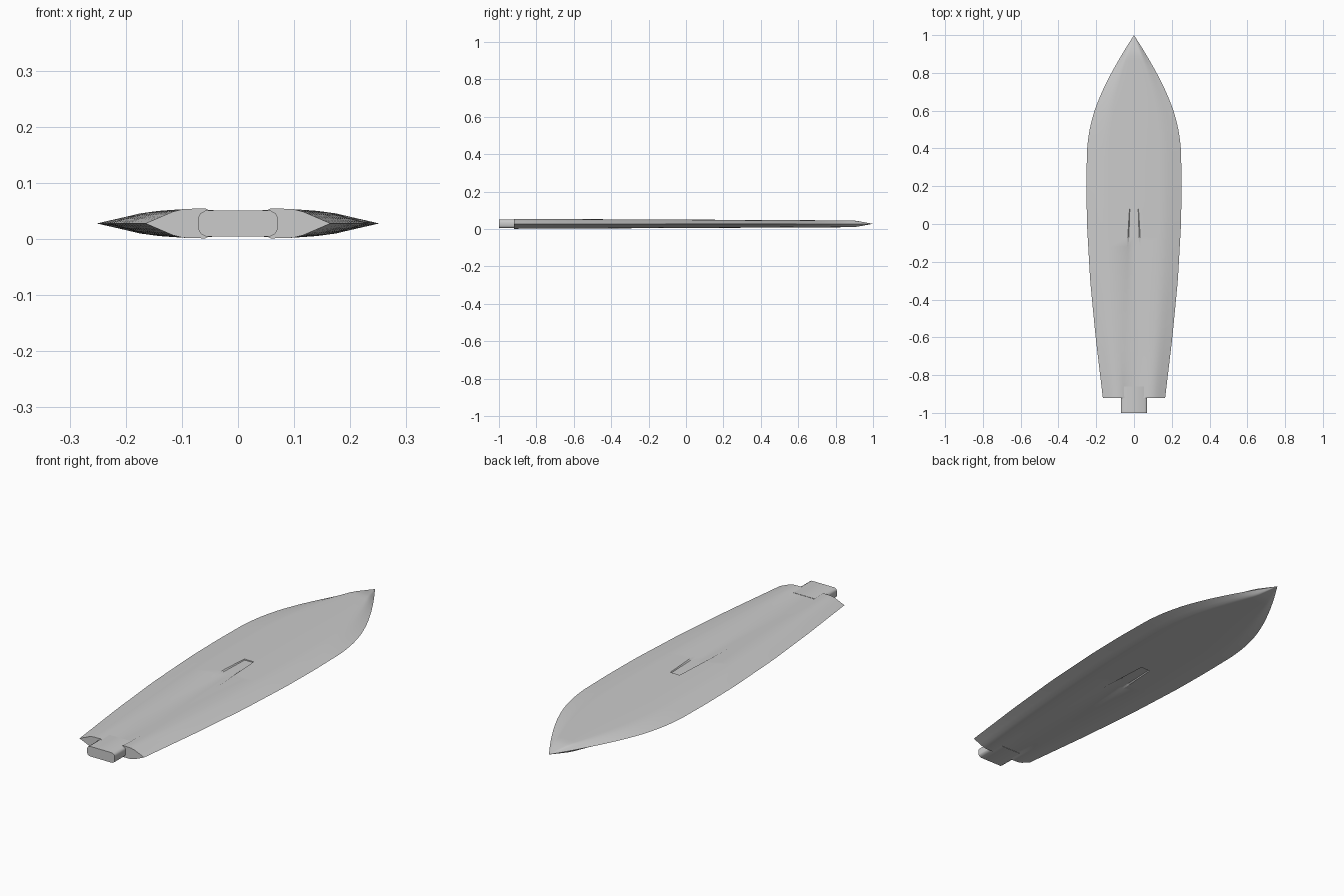
import bpy, bmesh, math

cube = bpy.data.objects.get("Cube")
if cube:
    bpy.data.objects.remove(cube)

steel = bpy.data.materials.new("light_grey_steel")
steel.use_nodes = True
GREY = (0.6, 0.6, 0.6, 1)
steel.diffuse_color = GREY
steel.node_tree.nodes["Principled BSDF"].inputs["Base Color"].default_value = GREY

MID = 0.028          # height of the cutting edge
BASE, STOP = -0.92, 0.08   # blade root and end of the central groove


def lerp(table, t):
    """Piecewise linear lookup."""
    for (a, va), (b, vb) in zip(table, table[1:]):
        if t <= b:
            return va + (vb - va) * max(0, t - a) / (b - a)
    return table[-1][1]


def smooth_lerp(table, t):
    """Average nearby lookups to round off the knots."""
    return sum(lerp(table, t + d * 0.015) for d in (-2, -1, 0, 1, 2)) / 5


def loft(name, rings, tip=None, angle=30):
    """Skin closed rings, capping the ends with a face or a point."""
    bm = bmesh.new()
    loops = [[bm.verts.new(p) for p in ring] for ring in rings]
    n = len(loops[0])
    for a, b in zip(loops, loops[1:]):
        for i in range(n):
            j = (i + 1) % n
            bm.faces.new((a[i], a[j], b[j], b[i]))
    bm.faces.new(loops[0])
    if tip:
        point = bm.verts.new(tip)
        for i in range(n):
            bm.faces.new((loops[-1][i], loops[-1][(i + 1) % n], point))
    else:
        bm.faces.new(loops[-1])
    bmesh.ops.recalc_face_normals(bm, faces=bm.faces)
    mesh = bpy.data.meshes.new(name)
    bm.to_mesh(mesh)
    bm.free()
    mesh.materials.append(steel)
    obj = bpy.data.objects.new(name, mesh)
    bpy.context.collection.objects.link(obj)
    bpy.ops.object.select_all(action='DESELECT')
    obj.select_set(True)
    bpy.context.view_layer.objects.active = obj
    bpy.ops.object.shade_smooth_by_angle(angle=math.radians(angle))
    return obj


# Blade outline, thickness and bevel profile
WIDTH = [(BASE, 0.165), (-0.6, 0.203), (-0.3, 0.232), (0, 0.249), (0.2, 0.252),
         (0.4, 0.249), (0.5, 0.236), (0.6, 0.21), (0.7, 0.17), (0.8, 0.12),
         (0.9, 0.063), (1, 0)]
THICK = [(BASE, 0.0265), (0.1, 0.022), (0.9, 0.018), (1, 0)]
BEVEL = [(0, 1), (0.5, 1), (0.6, 0.95), (0.7, 0.8), (1, 0)]


def blade_ring(y, grooved):
    w = lerp(WIDTH, y) if y < -0.85 or y > 0.95 else smooth_lerp(WIDTH, y)
    t = lerp(THICK, y)
    k = min(1, (y - BASE) / (STOP - BASE))
    inner = min(0.055 - 0.033 * k, 0.3 * w)
    outer = min(0.085 - 0.061 * k, 0.35 * w)
    depth = 0.0045 if grooved else 0
    half = [(0, t - depth), (inner, t - depth), (outer, t)]
    half += [(u * w, t * lerp(BEVEL, u)) for u in (0.53, 0.6, 0.65, 0.7, 0.8, 0.9)]
    top = [(-x, z) for x, z in half[:0:-1]] + half
    ring = [(-w, 0)] + top + [(w, 0)] + [(x, -z) for x, z in reversed(top)]
    return [(x, y, MID + z) for x, z in ring]


steps = 20
rings = [blade_ring(BASE + (STOP - BASE) * i / steps, True) for i in range(steps + 1)]
rings += [blade_ring(STOP + 0.0005 + 0.91 * i / 36, False) for i in range(37)]
loft("blade", rings, tip=(0, 1, MID))

# Tang with chamfered corners
corner = [(0.07, 0.012), (0.067, 0.018), (0.058, 0.023)]
right = [(x, -z) for x, z in reversed(corner)] + corner
outline = right + [(-x, z) for x, z in reversed(right)]
loft("tang", [[(x, y, MID + z) for x, z in outline] for y in (-1, -0.86)], angle=40)
